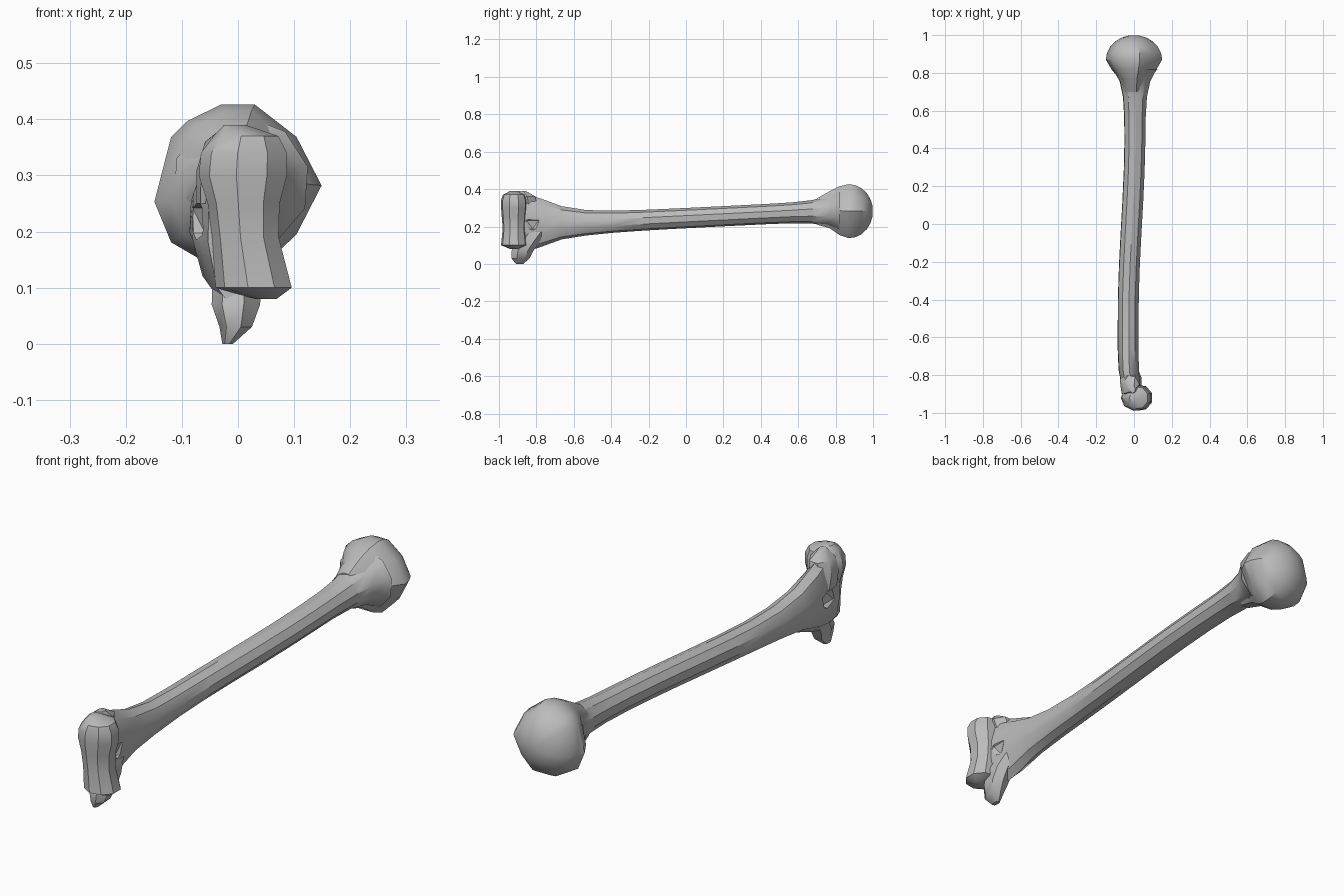
import bpy, bmesh, math

if "Cube" in bpy.data.objects:
    bpy.data.objects.remove(bpy.data.objects["Cube"])

grey = (.5, .5, .5, 1)
bone = bpy.data.materials.new("bone_grey")
bone.use_nodes = True
bone.diffuse_color = grey
bone.node_tree.nodes["Principled BSDF"].inputs["Base Color"].default_value = grey


def polygon(sides, turn):
    """Unit polygon used as a cross-section."""
    angles = [math.tau * i / sides + turn for i in range(sides)]
    return [(math.cos(angle), math.sin(angle)) for angle in angles]


def smooth(obj):
    bpy.ops.object.select_all(action="DESELECT")
    obj.select_set(True)
    bpy.context.view_layer.objects.active = obj
    bpy.ops.object.shade_smooth_by_angle(angle=math.radians(34))


def loft(name, outline, rows, upright=False):
    """Skin an outline through rows of (position, centre u, centre v, radius u, radius v)."""
    bm = bmesh.new()
    loops = []
    for position, centre_u, centre_v, radius_u, radius_v in rows:
        loop = []
        for a, b in outline:
            u = centre_u + a * radius_u
            v = centre_v + b * radius_v
            loop.append(bm.verts.new((u, v, position) if upright else (u, position, v)))
        loops.append(loop)
    for near, far in zip(loops, loops[1:]):
        for i in range(len(outline)):
            bm.faces.new((near[i - 1], near[i], far[i], far[i - 1]))
    bm.faces.new(loops[0])
    bm.faces.new(loops[-1])
    bmesh.ops.recalc_face_normals(bm, faces=bm.faces)
    mesh = bpy.data.meshes.new(name)
    bm.to_mesh(mesh)
    bm.free()
    mesh.materials.append(bone)
    obj = bpy.data.objects.new(name, mesh)
    bpy.context.collection.objects.link(obj)
    smooth(obj)
    return obj


def carve(obj, name, place, size):
    """Cut a faceted hollow into a part."""
    bpy.ops.mesh.primitive_ico_sphere_add(subdivisions=1, radius=1, location=place)
    cutter = bpy.context.object
    cutter.name = name
    cutter.scale = size
    cutter.hide_render = True
    cutter.data.materials.append(bone)
    hollow = obj.modifiers.new(name, "BOOLEAN")
    hollow.operation = "DIFFERENCE"
    hollow.object = cutter
    bpy.context.view_layer.objects.active = obj
    bpy.ops.object.modifier_apply(modifier=hollow.name)
    bpy.data.objects.remove(cutter)


def shaft_row(y):
    """Gently bowed shaft that widens to a tall plate in front and flares behind."""
    sway = max(-1, min(1, y * 2))
    bend = .13 * max(0, -.75 - y)
    plate = min(.1, .09 * math.exp(-7 * (y + .8)))
    flare = .05 * math.exp(14 * (y - .8))
    centre_x = -.013 + .018 * math.sin(sway * math.pi / 2) + bend
    centre_z = max(.22, .245 + .05 * y)
    return y, centre_x, centre_z, .057 + flare - bend / 2, .054 + plate + flare


# Long shaft, with rows closer together towards the ends
steps = 16
shaft = loft("shaft", polygon(10, .25),
             [shaft_row(-.05 + .87 * math.sin(math.pi * (i / steps - .5))) for i in range(steps + 1)])

# Hollows on both faces of the front plate
carve(shaft, "rear_hollow", (-.095, -.83, .22), (.05, .07, .05))
carve(shaft, "fore_hollow", (.06, -.82, .21), (.05, .06, .05))
smooth(shaft)

# Large head: a short flaring neck, then a dome on an uneven rim
rim = [(1, 0), (.7, .6), (.2, 1), (-.2, 1), (-.6, .8), (-.8, .6),
       (-1, -.2), (-.8, -.7), (-.3, -1), (.3, -1), (.7, -.6)]
neck = [(.7, 0, .28, .06, .07), (.77, 0, .29, .08, .1), (.82, 0, .285, .12, .13)]
dome = []
for i in range(6):
    angle = math.radians(16 * i)
    size = .149 * math.cos(angle)
    dome.append((.87 + .13 * math.sin(angle), 0, .282, size, size * .97))
loft("head", rim, neck + dome)

# Spool-shaped joint surface across the front end
spool = [(.08, .05, .02), (.1, .03, .07), (.19, .015, .061), (.25, .012, .066),
         (.3, .011, .081), (.34, .013, .079), (.37, .016, .06), (.39, -.005, .02)]
loft("joint_spool", polygon(9, .35),
     [(z, x, -.92, width, min(.07, width)) for z, x, width in spool], upright=True)

# Pointed knob hanging below the joint
loft("lower_knob", polygon(7, .5),
     [(0, -.018, -.89, .01, .02), (.03, -.003, -.885, .03, .05), (.07, -.002, -.875, .045, .06),
      (.12, 0, -.845, .045, .065), (.17, -.01, -.81, .04, .07)], upright=True)

# Small knob on the upper edge of the plate
loft("upper_knob", polygon(7, .2),
     [(.25, -.035, -.84, .04, .07), (.31, -.03, -.855, .045, .07),
      (.36, -.015, -.86, .045, .06), (.39, -.007, -.875, .015, .02)], upright=True)
